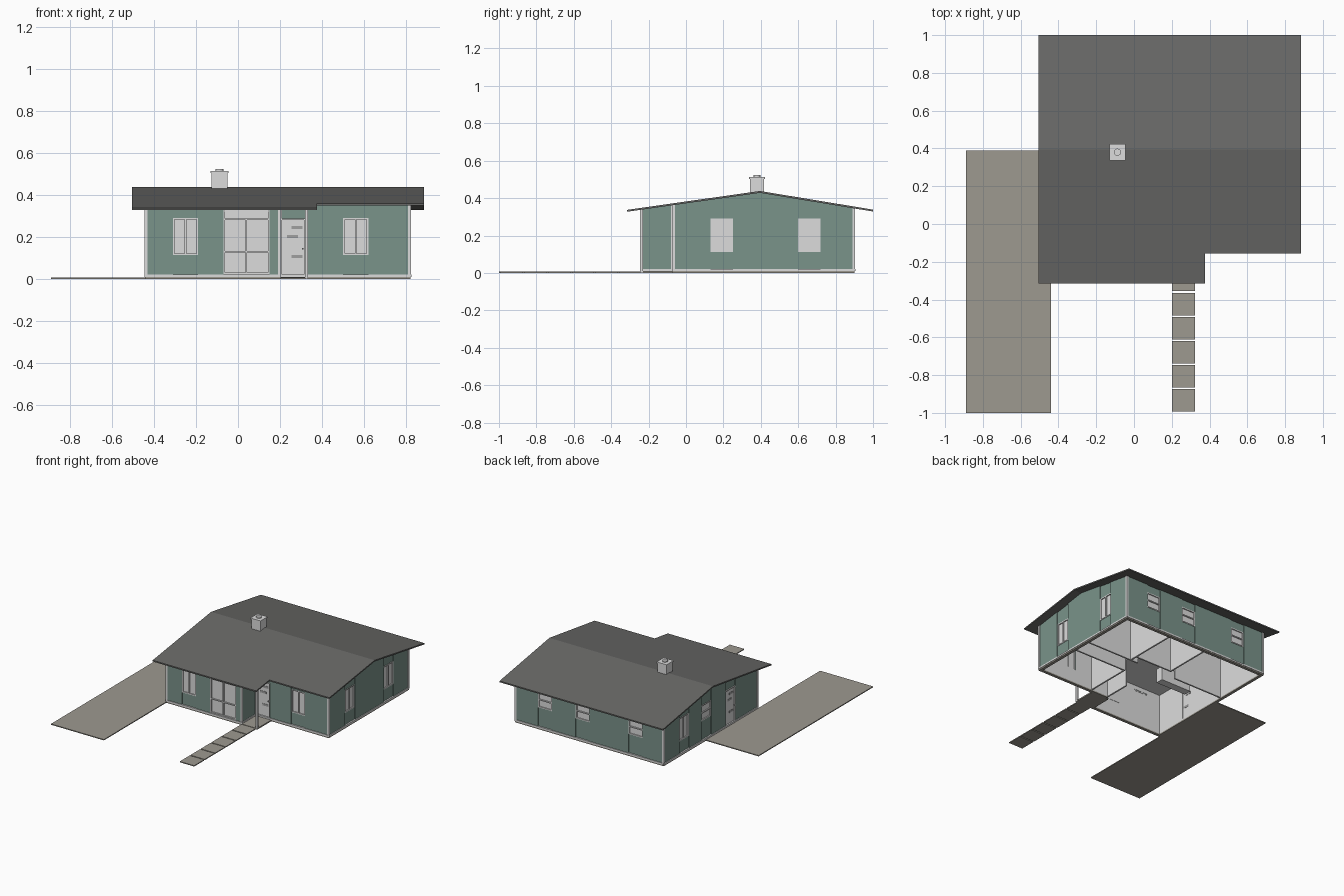
import bpy, bmesh, math
from mathutils import Vector

cube = bpy.data.objects.get("Cube")
if cube:
    bpy.data.objects.remove(cube)


def material(name, r, g, b):
    m = bpy.data.materials.new(name)
    m.use_nodes = True
    m.diffuse_color = (r, g, b, 1)
    bsdf = next(n for n in m.node_tree.nodes if n.type == 'BSDF_PRINCIPLED')
    bsdf.inputs["Base Color"].default_value = (r, g, b, 1)
    bsdf.inputs["Roughness"].default_value = 0.8
    return m


GREEN = material("sage_green", 0.195, 0.292, 0.254)
WHITE = material("white", 0.72, 0.72, 0.72)
ROOF = material("roof_grey", 0.14, 0.14, 0.135)
CONCRETE = material("concrete", 0.34, 0.32, 0.28)
GREY = material("mid_grey", 0.35, 0.35, 0.35)


def prism(points, vec):
    return [Vector(p) for p in points], Vector(vec)


def block(x0, x1, y0, y1, z0, z1):
    return prism([(x0, y0, z0), (x1, y0, z0), (x1, y1, z0), (x0, y1, z0)], (0, 0, z1 - z0))


def make(name, prisms, mats, rule=None):
    """One object from extruded polygons; rule(face) picks the material slot."""
    bm = bmesh.new()
    for pts, vec in prisms:
        low = [bm.verts.new(p) for p in pts]
        high = [bm.verts.new(p + vec) for p in pts]
        bm.faces.new(low)
        bm.faces.new(high)
        for i in range(len(pts)):
            j = (i + 1) % len(pts)
            bm.faces.new((low[i], low[j], high[j], high[i]))
    bmesh.ops.recalc_face_normals(bm, faces=bm.faces)
    if rule:
        for f in bm.faces:
            f.material_index = rule(f)
    mesh = bpy.data.meshes.new(name)
    bm.to_mesh(mesh)
    bm.free()
    for m in mats:
        mesh.materials.append(m)
    ob = bpy.data.objects.new(name, mesh)
    bpy.context.collection.objects.link(ob)
    return ob


# Roof measurements
RIDGE, RIDGE_Z, FRONT, BACK = 0.395, 0.438, -0.315, 1.0
THICK, WALL, FLOOR, REVEAL = 0.01, 0.02, 0.01, 0.006


def roof_z(y):
    slope = 0.142 if y < RIDGE else 0.165
    return RIDGE_Z - slope * abs(y - RIDGE)


class Side:
    """Flat frame of a wall: u along it, z up, d outward."""

    def __init__(self, name, x, y, ux, uy, length):
        self.name, self.length = name, length
        self.o, self.u, self.n = Vector((x, y, 0)), Vector((ux, uy, 0)), Vector((uy, -ux, 0))

    def at(self, u, z, d=0):
        return self.o + self.u * u + self.n * d + Vector((0, 0, z))

    def box(self, u0, u1, z0, z1, d0, d1):
        pts = [self.at(u, z, d0) for u, z in ((u0, z0), (u1, z0), (u1, z1), (u0, z1))]
        return prism(pts, self.n * (d1 - d0))

    def top(self, u):
        return roof_z(self.at(u, 0).y) - THICK

    def column(self, u0, u1, z0, d):
        us = [u1, u0]
        if self.u.y:
            r = (RIDGE - self.o.y) * self.u.y
            if u0 < r < u1:
                us = [u1, r, u0]
        pts = [self.at(u0, z0, -WALL), self.at(u1, z0, -WALL)]
        pts += [self.at(u, self.top(u), -WALL) for u in us]
        return prism(pts, self.n * (WALL + d))

    def build(self, openings):
        # Wall panels, recessed above and below each opening
        parts, edge = [], 0
        for u0, u1, z0, z1, kind in openings:
            if u0 > edge:
                parts.append(self.column(edge, u0, FLOOR, 0))
            if z0 > 0.03:
                parts.append(self.box(u0, u1, FLOOR, z0, -WALL, -REVEAL))
            if z1 < 0.32:
                parts.append(self.column(u0, u1, z1, -REVEAL))
            edge = u1
        if edge < self.length:
            parts.append(self.column(edge, self.length, FLOOR, 0))
        make(self.name + "_wall", parts, [GREEN, WHITE],
             lambda f: int(f.normal.dot(self.n) < -0.9))
        # Footing, base board and corner boards
        make(self.name + "_footing", [self.box(0, self.length, 0, FLOOR, -WALL, 0.002)], [CONCRETE])
        trim = [self.box(0, self.length, FLOOR, 0.022, -WALL, 0.005)]
        for a, b in ((-0.004, 0.01), (self.length - 0.01, self.length + 0.004)):
            trim.append(self.box(a, b, FLOOR, min(self.top(a), self.top(b)), -0.01, 0.004))
        make(self.name + "_trim", trim, [WHITE])
        for i, (u0, u1, z0, z1, kind) in enumerate(openings, 1):
            name = f"{self.name}_{kind}_{i}"
            (self.door if kind == "door" else self.window)(name, u0, u1, z0, z1, kind)

    def window(self, name, u0, u1, z0, z1, kind):
        w, um, zm = 0.008, (u0 + u1) / 2, (z0 + z1) / 2
        parts = [self.box(u0, u1, z0, z1, -0.016, -0.011)]
        bars = [(u0, u0 + w, z0, z1), (u1 - w, u1, z0, z1), (u0, u1, z0, z0 + w), (u0, u1, z1 - w, z1)]
        if kind == "slider":
            bars.append((um - w / 2, um + w / 2, z0, z1))
        elif kind == "sash":
            bars.append((u0, u1, zm - w / 2, zm + w / 2))
        else:
            bars += [(um - w / 2, um + w / 2, z0, 0.285), (u0, u1, 0.126, 0.134), (u0, u1, 0.28, 0.288)]
        parts += [self.box(*b, -0.018, -0.003) for b in bars]
        make(name, parts, [WHITE])

    def door(self, name, u0, u1, z0, z1, kind):
        w, mid = 0.006, (u0 + u1) / 2
        parts = [self.box(u0, u1, z0, z1, -0.016, -0.006)]
        parts += [self.box(a, b, z0, z1, -WALL, 0.002) for a, b in ((u0, u0 + w), (u1 - w, u1))]
        parts.append(self.box(u0, u1, z1 - w, z1, -WALL, 0.002))
        make(name, parts, [WHITE])
        # Offset lights and the knob
        lights = [self.box(mid + s - 0.026, mid + s + 0.026, z - 0.008, z + 0.008, -0.018, -0.004)
                  for s, z in ((0.02, 0.245), (0, 0.202), (0.02, 0.107))]
        make(name + "_lights", lights, [GREY])
        make(name + "_knob", [self.box(u1 - 0.016, u1 - 0.009, 0.14, 0.148, -0.006, 0.006)], [GREY])


def opening(centre, kind="slider"):
    z0, z1 = {"slider": (0.113, 0.29), "sash": (0.165, 0.285), "door": (0.015, 0.287)}[kind]
    return centre - 0.06, centre + 0.06, z0, z1, kind


# Outer walls
Side("front", -0.44, -0.24, 1, 0, 0.64).build([opening(0.19), (0.37, 0.59, 0.022, 0.335, "picture")])
Side("porch_side", 0.2, -0.24, 0, 1, 0.17).build([])
Side("entry", 0.2, -0.07, 1, 0, 0.62).build([opening(0.06, "door"), opening(0.36)])
Side("east", 0.82, -0.07, 0, 1, 0.97).build([opening(0.26), opening(0.73)])
Side("back", 0.82, 0.9, -1, 0, 1.26).build([opening(u, "sash") for u in (0.25, 0.57, 1.02)])
Side("west", -0.44, 0.9, 0, -1, 1.14).build([opening(0.25), opening(0.52, "sash"), opening(0.81, "door")])

# Porch post and slab
make("porch_post", [block(0.32, 0.334, -0.245, -0.231, 0, roof_z(-0.24) - THICK)], [WHITE])
make("porch_slab", [block(0.2, 0.334, -0.245, -0.07, 0, FLOOR)], [CONCRETE])

# Interior: ceiling, partitions and counter
make("ceiling", [block(-0.43, 0.2, -0.23, 0.89, 0.322, 0.326),
                 block(0.2, 0.81, -0.06, 0.89, 0.322, 0.326)], [WHITE])
rooms = [(0.34, 0.352, -0.06, 0.3), (0.34, 0.81, 0.3, 0.312), (0.34, 0.81, 0.44, 0.452),
         (0.4, 0.412, 0.45, 0.89), (0.08, 0.4, 0.5, 0.512), (0.08, 0.092, 0.5, 0.89),
         (-0.43, 0, 0.44, 0.452), (0.19, 0.202, -0.06, 0.15)]
make("partitions", [block(*r, FLOOR, 0.322) for r in rooms], [WHITE])
make("counter", [block(-0.2, 0.06, 0.32, 0.38, FLOOR, 0.12)], [WHITE])

# Roof with the front corner cut back beside the porch
X0, XN, X1, YN = -0.505, 0.375, 0.885, -0.155


def slope(outline):
    return prism([(x, y, roof_z(y) - THICK) for x, y in outline], (0, 0, THICK))


make("roof", [slope([(X0, FRONT), (XN, FRONT), (XN, YN), (X1, YN), (X1, RIDGE), (X0, RIDGE)]),
              slope([(X0, RIDGE), (X1, RIDGE), (X1, BACK), (X0, BACK)])], [ROOF])

# Chimney with cap and round flue
cx, cy = -0.088, 0.38


def square(r, z0, z1):
    return block(cx - r, cx + r, cy - r, cy + r, z0, z1)


flue = [(cx + 0.019 * math.cos(a), cy + 0.019 * math.sin(a), 0.51)
        for a in (math.tau * i / 20 for i in range(20))]
make("chimney", [square(0.038, 0.41, 0.505), square(0.043, 0.503, 0.513),
                 prism(flue, (0, 0, 0.013))], [WHITE])

# Driveway and stepping slabs
make("driveway", [block(-0.89, -0.44, -1, 0.39, 0, 0.007)], [CONCRETE])
make("path_slabs", [block(0.2, 0.322, y, y + 0.119, 0, 0.007)
                    for y in (-0.992 + 0.1272 * i for i in range(6))], [CONCRETE])
